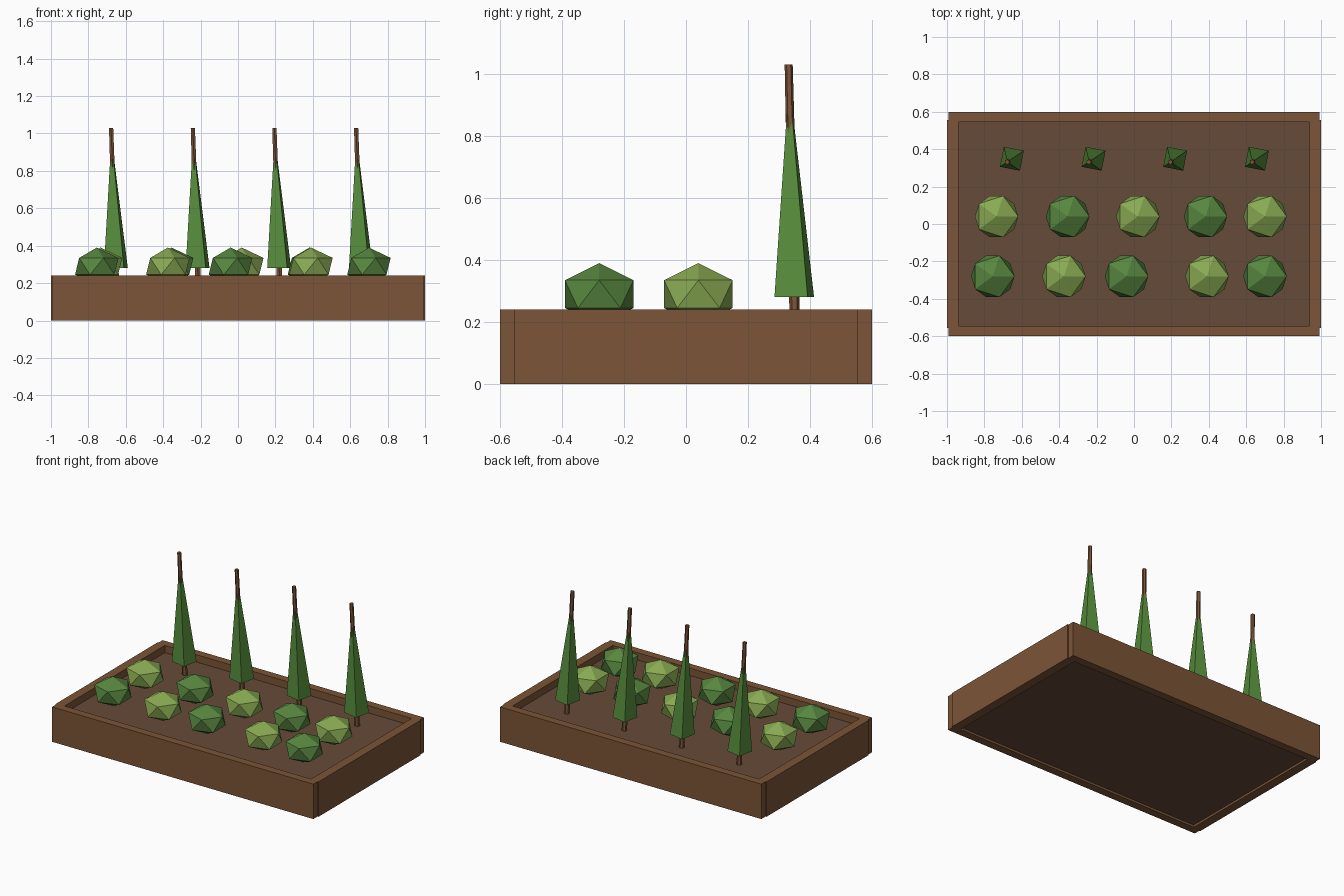
import bpy, math
from mathutils import Vector

if "Cube" in bpy.data.objects:
    bpy.data.objects.remove(bpy.data.objects["Cube"])


def material(name, rgb):
    m = bpy.data.materials.new(name)
    m.diffuse_color = (*rgb, 1)
    m.use_nodes = True
    m.node_tree.nodes["Principled BSDF"].inputs["Base Color"].default_value = m.diffuse_color
    return m


WOOD = material("wood", (0.20, 0.09, 0.038))
SOIL = material("soil", (0.13, 0.07, 0.04))
LIGHT = material("light_leaf", (0.25, 0.40, 0.085))
DARK = material("dark_leaf", (0.095, 0.24, 0.05))
TREE = material("tree_leaf", (0.095, 0.27, 0.045))


def finish(name, mat):
    ob = bpy.context.object
    ob.name = name
    ob.data.materials.append(mat)
    return ob


def box(name, lo, hi, mat):
    lo, hi = Vector(lo), Vector(hi)
    bpy.ops.mesh.primitive_cube_add(size=1, location=(lo + hi) / 2)
    ob = finish(name, mat)
    ob.scale = hi - lo


def cone(name, base, tip, r1, r2, sides, turn, mat):
    """Cone between two heights whose rings stay level, so it leans by shear."""
    base, tip = Vector(base), Vector(tip)
    height = tip.z - base.z
    bpy.ops.mesh.primitive_cone_add(vertices=sides, radius1=r1, radius2=r2, depth=height)
    ob = finish(name, mat)
    c, s = math.cos(turn), math.sin(turn)
    for v in ob.data.vertices:
        x, y, z = v.co
        mid = base.lerp(tip, z / height + 0.5)
        v.co = mid + Vector((c * x - s * y, s * x + c * y, 0))


# Planter boards and soil
H = 0.24
box("front_board", (-0.993, -0.6, 0), (0.993, -0.545, H), WOOD)
box("back_board", (-0.993, 0.545, 0), (0.993, 0.6, H), WOOD)
box("left_board", (-1, -0.555, 0), (-0.938, 0.555, H), WOOD)
box("right_board", (0.938, -0.555, 0), (1, 0.555, H), WOOD)
box("soil", (-0.96, -0.56, 0.015), (0.96, 0.56, 0.19), SOIL)

# Two rows of low-poly bushes in alternating greens
rows = [
    (0.04, (-0.735, -0.355, 0.02, 0.382, 0.70), 0),
    (-0.28, (-0.755, -0.375, -0.04, 0.39, 0.70), 1),
]
for y, xs, shift in rows:
    for i, x in enumerate(xs):
        bpy.ops.mesh.primitive_ico_sphere_add(subdivisions=1, radius=0.13, location=(x, y, 0.29))
        bush = finish("bush", DARK if (i + shift) % 2 else LIGHT)
        bush.scale.z = 0.1 / 0.13

# Back row of slightly leaning trees
for x in (-0.655, -0.218, 0.218, 0.655):
    def axis(z):
        return (x - 0.034 * (z - 0.28) + 0.002, 0.349 - 0.024 * (z - 0.28), z)
    cone("tree_trunk", axis(0.18), axis(1.03), 0.017, 0.013, 6, 0, WOOD)
    # Blender's first cone vertex points along +y
    cone("tree_foliage", axis(0.28), axis(0.98), 0.077, 0, 4, math.radians(34 - 90), TREE)
